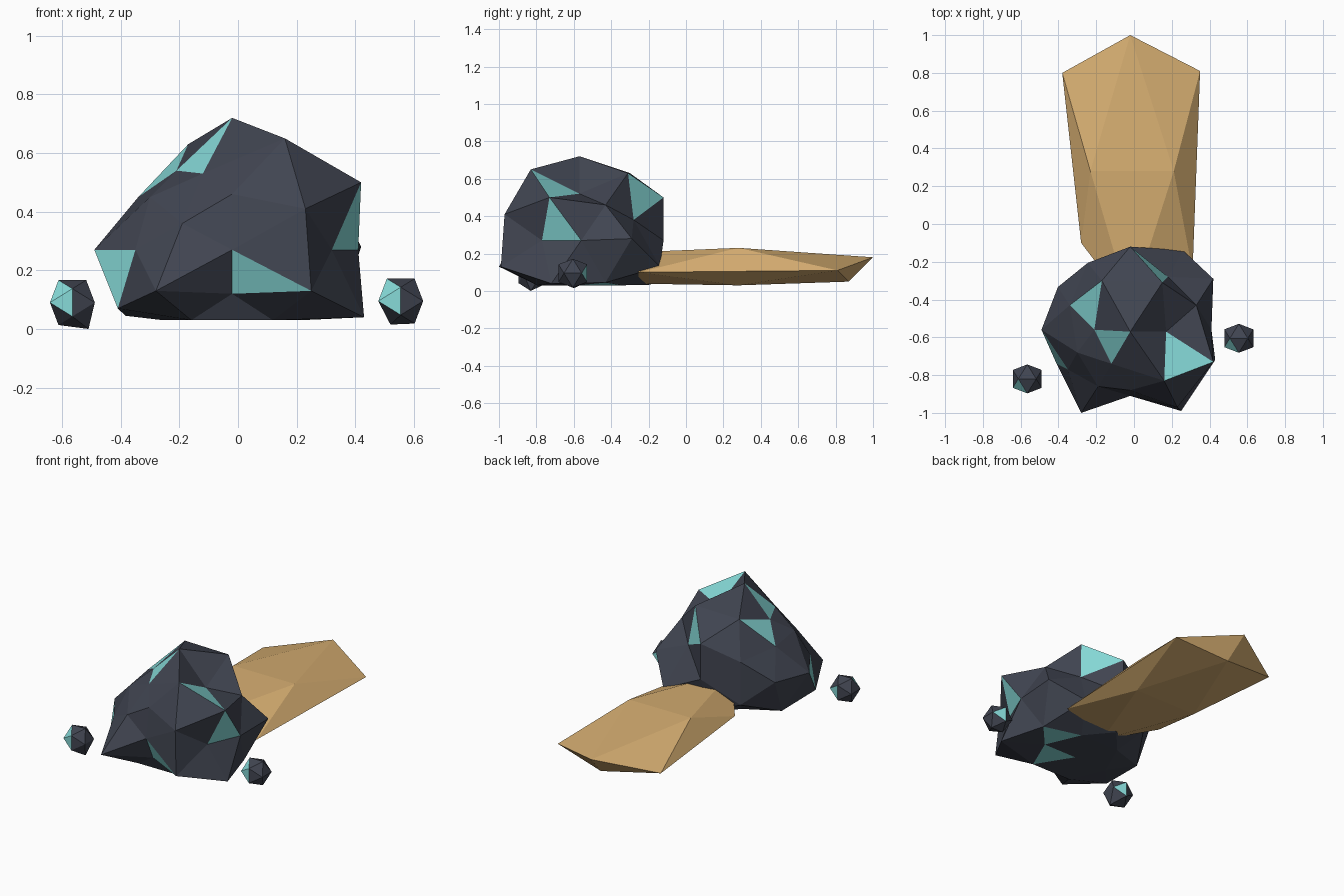
import bpy, bmesh
from mathutils import Vector

cube = bpy.data.objects.get("Cube")
if cube:
    bpy.data.objects.remove(cube, do_unlink=True)


def make_material(name, rgb):
    mat = bpy.data.materials.new(name)
    mat.use_nodes = True
    color = (*rgb, 1)
    mat.diffuse_color = color
    bsdf = mat.node_tree.nodes["Principled BSDF"]
    bsdf.inputs["Base Color"].default_value = color
    bsdf.inputs["Roughness"].default_value = 0.9
    return mat


stone = make_material("dark_stone", (0.052, 0.059, 0.082))
crystal = make_material("teal_crystal", (0.24, 0.70, 0.69))
wood = make_material("tan", (0.67, 0.42, 0.165))


def icosahedron():
    """Unit icosahedron with an edge along x on top."""
    phi = (1 + 5 ** 0.5) / 2
    bm = bmesh.new()
    for a in (-1, 1):
        for b in (-phi, phi):
            for p in ((a, 0, b), (b, a, 0), (0, b, a)):
                bm.verts.new(Vector(p).normalized())
    bmesh.ops.convex_hull(bm, input=bm.verts[:])
    return bm


def faceted(name, centre, size, materials, divide=False, corners=(), accents=(), floor=0):
    """Place a faceted lump, pull its nearest corners to given points, colour accent facets."""
    bm = icosahedron()
    if divide:
        bmesh.ops.subdivide_edges(bm, edges=bm.edges[:], cuts=1, use_grid_fill=True)
    centre, size = Vector(centre), Vector(size)
    for v in bm.verts:
        v.co = centre + v.co.normalized() * size
    rest = {v: v.co.copy() for v in bm.verts}
    for p in map(Vector, corners):
        near = min(rest, key=lambda v: (rest[v] - p).length)
        near.co = p
    for v in bm.verts:
        v.co.z = max(v.co.z, floor)
    bmesh.ops.recalc_face_normals(bm, faces=bm.faces[:])
    for p in map(Vector, accents):
        face = min(bm.faces, key=lambda f: (f.calc_center_median() - p).length)
        face.material_index = 1
    mesh = bpy.data.meshes.new(name)
    bm.to_mesh(mesh)
    bm.free()
    for mat in materials:
        mesh.materials.append(mat)
    obj = bpy.data.objects.new(name, mesh)
    bpy.context.collection.objects.link(obj)
    return obj


# Main boulder with uneven corners and a flat base
boulder_corners = [
    (-.21, -.56, .54), (.17, -.57, .52),                       # crown
    (-.17, -.30, .63), (.15, -.31, .63), (-.12, -.74, .53), (.16, -.83, .65),
    (-.34, -.43, .45), (.33, -.43, .46), (-.30, -.68, .45), (.42, -.73, .50),
    (-.02, -.12, .50), (.18, -.28, .38), (.26, -.14, .13),     # back
    (-.02, -.88, .46), (.23, -.97, .41), (-.19, -.86, .36),    # front
    (-.02, -.91, .27), (-.02, -.84, .12), (.25, -.99, .13), (-.28, -1, .13),
    (-.49, -.56, .27), (.41, -.56, .27), (.42, -.29, .28),     # sides
    (-.35, -.77, .27), (.32, -.77, .27), (-.41, -.74, .07), (.43, -.72, .04),
]
boulder_accents = [
    (-.12, -.62, .60), (-.24, -.43, .54), (.25, -.71, .56),
    (.10, -.24, .50), (.38, -.69, .35), (.07, -.91, .17),
    (-.42, -.69, .20), (.23, -.45, .04), (.10, -.64, .03),
]
faceted("boulder", (-.02, -.57, .27), (.45, .45, .45), (stone, crystal), True,
        boulder_corners, boulder_accents, floor=.03)

# Pebbles on each side
accent_sides = [(-.025, -.065, 0), (-.05, -.05, .05), (.025, .065, 0)]
for name, spot, low in (("right_pebble", (-.565, -.82, .09), (-.51, -.83, 0)),
                        ("left_pebble", (.555, -.605, .095), (.52, -.6, .015))):
    accents = [Vector(spot) + Vector(s) for s in accent_sides]
    faceted(name, spot, (.09, .09, .09), (stone, crystal), corners=[low], accents=accents)

# Long flat slab running out behind the boulder
slab_corners = [
    (-.02, 1, .18), (0, .87, .05), (.35, .81, .11), (-.38, .80, .11),
    (.31, -.25, .10), (-.28, -.10, .11), (-.02, -.44, .20), (-.02, -.32, .04),
]
faceted("slab", (-.01, .28, .13), (.42, .84, .118), (wood,), corners=slab_corners, floor=.03)
